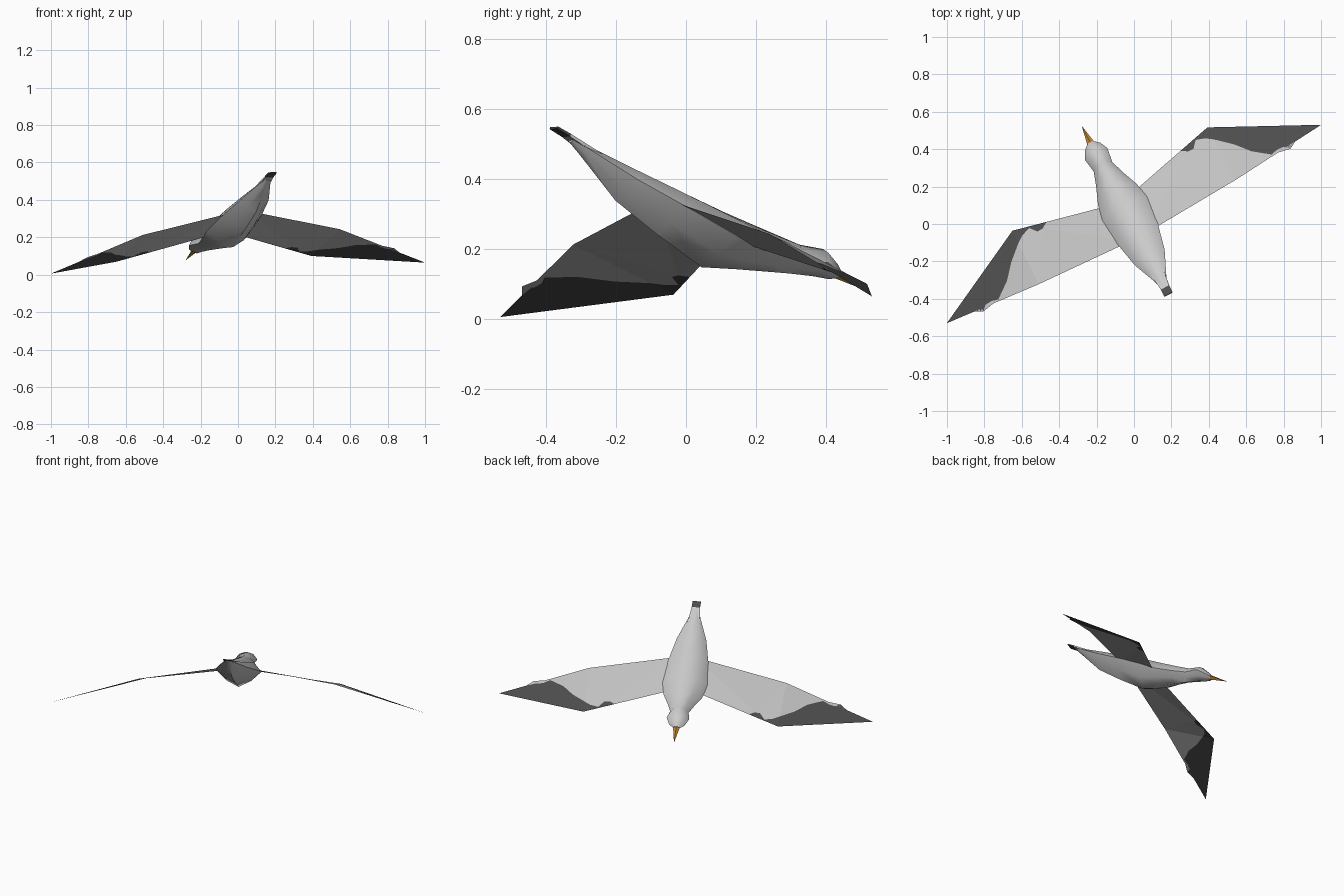
import bpy, bmesh
from mathutils import Vector, Matrix

cube = bpy.data.objects.get("Cube")
if cube:
    bpy.data.objects.remove(cube, do_unlink=True)


def material(name, r, g, b):
    m = bpy.data.materials.new(name)
    m.use_nodes = True
    m.diffuse_color = (r, g, b, 1)
    m.node_tree.nodes["Principled BSDF"].inputs["Base Color"].default_value = (r, g, b, 1)
    return m


PLUMAGE = material("pale grey plumage", 0.60, 0.60, 0.60)
WING = material("light grey wing", 0.54, 0.54, 0.54)
DARK = material("charcoal tips", 0.075, 0.075, 0.075)
BEAK = material("orange beak", 0.55, 0.25, 0.04)

# Banking, diving pose: local x = left wing, y = forward, z = up
side = Vector((0.883, 0.468, 0.026)).normalized()
ahead = Vector((-0.417, 0.807, -0.417))
ahead = (ahead - side * ahead.dot(side)).normalized()
POSE = Matrix.Translation((0, 0, 0.035)) @ Matrix((side, ahead, side.cross(ahead))).transposed().to_4x4()


def finish(bm, name, mats, smooth):
    bm.transform(POSE)
    mesh = bpy.data.meshes.new(name)
    bm.to_mesh(mesh)
    bm.free()
    for m in mats:
        mesh.materials.append(m)
    obj = bpy.data.objects.new(name, mesh)
    bpy.context.collection.objects.link(obj)
    if smooth:
        bpy.ops.object.select_all(action='DESELECT')
        obj.select_set(True)
        bpy.context.view_layer.objects.active = obj
        bpy.ops.object.shade_smooth_by_angle(angle=0.8)
    return obj


def loft(name, stations, section, mats, pick=lambda y: 0, smooth=True):
    """Skin rings given as (y, half width, side z, top z, bottom z)."""
    bm = bmesh.new()
    rings = []
    for y, w, mid, top, low in stations:
        ring = []
        for sx, sz in section:
            z = mid + sz * ((top - mid) if sz > 0 else (mid - low))
            ring.append(bm.verts.new((sx * w, y, z)))
        rings.append(ring)
    n = len(section)
    for r0, r1 in zip(rings, rings[1:]):
        for i in range(n):
            j = (i + 1) % n
            f = bm.faces.new((r0[i], r0[j], r1[j], r1[i]))
            f.material_index = pick(f.calc_center_median().y)
    for ring in (rings[0], rings[-1]):
        f = bm.faces.new(ring)
        f.material_index = pick(ring[0].co.y)
    bmesh.ops.recalc_face_normals(bm, faces=bm.faces)
    return finish(bm, name, mats, smooth)


# Body and head: rounded back, keeled belly
KEEL = [(0, 1), (0.62, 0.72), (1, 0), (0.55, -0.6), (0, -1),
        (-0.55, -0.6), (-1, 0), (-0.62, 0.72)]
loft("body", [
    (-0.53, 0.022, 0.284, 0.288, 0.272),
    (-0.48, 0.036, 0.272, 0.287, 0.250),
    (-0.33, 0.090, 0.245, 0.289, 0.182),
    (-0.17, 0.121, 0.232, 0.293, 0.150),
    (0.00, 0.137, 0.220, 0.298, 0.124),
    (0.10, 0.117, 0.222, 0.304, 0.164),
    (0.19, 0.080, 0.245, 0.310, 0.198),
    (0.262, 0.056, 0.265, 0.315, 0.225),
    (0.335, 0.068, 0.290, 0.335, 0.250),
    (0.385, 0.046, 0.288, 0.315, 0.264),
    (0.408, 0.020, 0.290, 0.303, 0.276)], KEEL, [PLUMAGE])

# Beak
DIAMOND = [(0, 1), (1, 0), (0, -1), (-1, 0)]
loft("beak", [(0.395, 0.022, 0.290, 0.305, 0.274),
              (0.518, 0.001, 0.287, 0.288, 0.286)], DIAMOND, [BEAK])

# Tail plate with a dark end band
PLATE = [(1, 1), (1, -1), (-1, -1), (-1, 1)]
loft("tail", [(-0.594, 0.025, 0.289, 0.292, 0.286),
              (-0.548, 0.025, 0.287, 0.290, 0.282),
              (-0.44, 0.036, 0.272, 0.278, 0.266)], PLATE, [PLUMAGE, DARK],
     pick=lambda y: 1 if y < -0.55 else 0, smooth=False)

# Wings: inner panel (root to joint) and triangular outer panel
ROOT_F, ROOT_R = Vector((0.05, 0.055, 0.228)), Vector((0.05, -0.192, 0.243))
JOINT_F, JOINT_R = Vector((0.59, 0.227, 0.159)), Vector((0.597, -0.122, 0.156))
TIP = Vector((1.133, 0, 0))
# Ragged edge of the dark tip: (span, chord) on each panel
INNER_EDGE = [(0.66, 0), (0.72, 0.1), (0.78, 0.13), (0.84, 0.03), (0.93, 0.12)]
OUTER_EDGE = [(0.15, 0.33), (0.27, 0.47), (0.43, 0.54), (0.5, 0.45),
              (0.57, 0.4), (0.62, 0.44), (0.7, 0.3)]


def inner(u, s):
    return ROOT_F.lerp(JOINT_F, u).lerp(ROOT_R.lerp(JOINT_R, u), s)


def outer(t, s):
    return JOINT_F + (JOINT_R - JOINT_F) * s + (TIP - JOINT_F) * t


def wing(name, sign):
    bm = bmesh.new()

    def vert(p):
        return bm.verts.new((sign * p.x, p.y, p.z))

    rf, rr, jf, jr, tip = map(vert, (ROOT_F, ROOT_R, JOINT_F, JOINT_R, TIP))
    cross = vert(inner(1, 0.23))
    ie = [vert(inner(*p)) for p in INNER_EDGE]
    oe = [vert(outer(*p)) for p in OUTER_EDGE]
    panels = [([rf] + ie + [cross, jr, rr], 0),
              (ie + [cross, jf], 1),
              ([cross] + oe + [jr], 0),
              ([jf, cross] + oe + [tip], 1)]
    for verts, index in panels:
        f = bm.faces.new(verts)
        f.material_index = index
        f.normal_update()
        if f.normal.z < 0:
            f.normal_flip()
    bmesh.ops.triangulate(bm, faces=bm.faces)
    return finish(bm, name, [WING, DARK], False)


wing("left_wing", 1)
wing("right_wing", -1)
